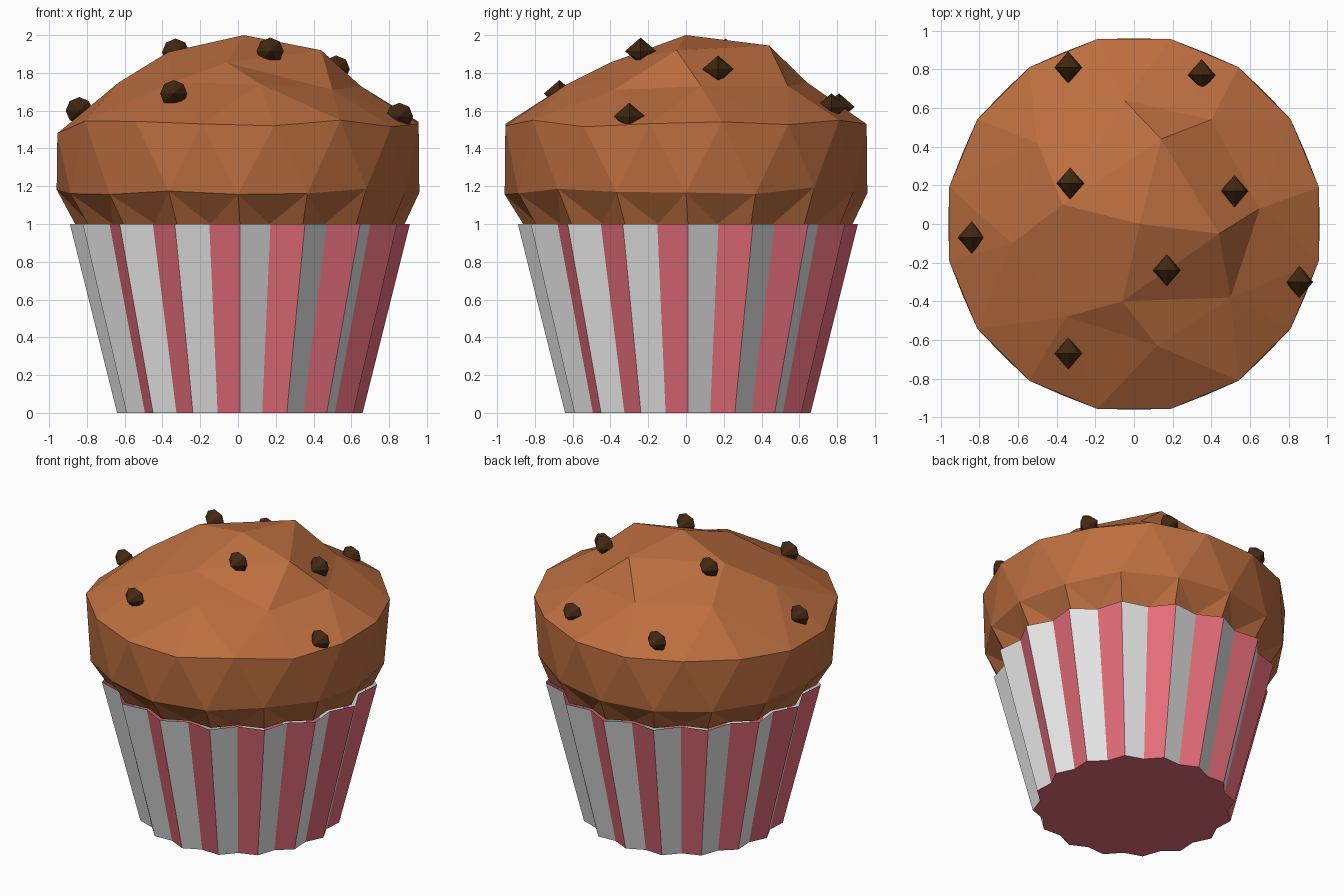
import bpy, bmesh, math, random
from mathutils import Vector, Matrix
from mathutils.geometry import delaunay_2d_cdt

if "Cube" in bpy.data.objects:
    bpy.data.objects.remove(bpy.data.objects["Cube"])

random.seed(4)


def material(name, rgb):
    m = bpy.data.materials.new(name)
    m.diffuse_color = (*rgb, 1)
    m.use_nodes = True
    m.node_tree.nodes["Principled BSDF"].inputs["Base Color"].default_value = m.diffuse_color
    return m


WHITE = material("paper white", (0.80, 0.80, 0.80))
PINK = material("paper pink", (0.80, 0.156, 0.198))
DOUGH = material("muffin brown", (0.50, 0.156, 0.050))
CHOC = material("dark chocolate", (0.055, 0.021, 0.006))


def finish(bm, name, *mats):
    bmesh.ops.recalc_face_normals(bm, faces=bm.faces)
    mesh = bpy.data.meshes.new(name)
    bm.to_mesh(mesh)
    bm.free()
    for m in mats:
        mesh.materials.append(m)
    obj = bpy.data.objects.new(name, mesh)
    bpy.context.collection.objects.link(obj)
    return obj


def ring(bm, n, radii, z, shift=0.0, centre=0.0, wobble=0.0):
    """Ring starting at the front, cycling through the given radii."""
    verts = []
    for i in range(n):
        a = -math.pi / 2 + 2 * math.pi * (i + shift) / n
        r = radii[i % len(radii)]
        dz = random.uniform(-wobble, wobble)
        verts.append(bm.verts.new((centre + r * math.cos(a),
                                   centre + r * math.sin(a), z + dz)))
    return verts


# Pleated paper cup: 16 ridges, alternate pleat sides white and pink
bm = bmesh.new()
low = ring(bm, 32, (0.65, 0.605), 0.0, centre=0.01)
top = ring(bm, 32, (0.90, 0.83), 1.0, centre=0.01)
bm.faces.new(low[::-1]).material_index = 1
for i in range(32):
    j = (i + 1) % 32
    f = bm.faces.new((low[i], low[j], top[j], top[i]))
    f.material_index = i % 2
finish(bm, "paper_cup", WHITE, PINK)

# Muffin: pleated underside, faceted band and lumpy dome
bm = bmesh.new()
base = ring(bm, 32, (0.872, 0.81), 1.0, centre=0.01)
belt = ring(bm, 16, (0.96,), 1.175, wobble=0.02)
rim = ring(bm, 16, (0.975,), 1.53, shift=0.5, wobble=0.02)
rim[11].co.z = rim[12].co.z = 1.48
bm.faces.new(base[::-1])
for i in range(16):
    j = (i + 1) % 16
    a, b, c = base[2 * i], base[2 * i + 1], base[(2 * i + 2) % 32]
    bm.faces.new((a, b, belt[i]))
    bm.faces.new((b, belt[j], belt[i]))
    bm.faces.new((b, c, belt[j]))
    bm.faces.new((belt[i], belt[j], rim[i]))
    bm.faces.new((belt[j], rim[j], rim[i]))
lumps = [(0.03, 0.0, 2.0),
         (0.44, -0.05, 1.92), (0.14, 0.44, 1.945), (-0.37, 0.10, 1.91),
         (-0.06, -0.40, 1.855),
         (0.65, 0.08, 1.73), (0.40, 0.54, 1.73), (-0.05, 0.64, 1.75),
         (-0.50, 0.42, 1.76), (-0.63, -0.10, 1.75), (-0.35, -0.48, 1.75),
         (0.12, -0.63, 1.74), (0.50, -0.38, 1.71)]
dome = rim + [bm.verts.new(p) for p in lumps]
tris = delaunay_2d_cdt([v.co.xy for v in dome], [], [], 0, 1e-5)[2]
for t in tris:
    bm.faces.new([dome[k] for k in t])
finish(bm, "muffin_top", DOUGH)

# Chocolate chips: eight-sided double cones lying along y
chips = [(-0.34, 0.81, 1.62), (0.35, 0.77, 1.62), (-0.33, 0.21, 1.91),
         (0.52, 0.17, 1.82), (-0.84, -0.07, 1.60), (0.17, -0.24, 1.915),
         (0.855, -0.30, 1.57), (-0.34, -0.67, 1.69)]
for n, pos in enumerate(chips):
    bm = bmesh.new()
    waist = [bm.verts.new((0.072 * math.cos(k * math.pi / 4), 0,
                           0.072 * math.sin(k * math.pi / 4)))
             for k in range(8)]
    for y in (-0.083, 0.083):
        tip = bm.verts.new((0, y, 0))
        for k in range(8):
            bm.faces.new((waist[k], waist[(k + 1) % 8], tip))
    bm.transform(Matrix.Translation(Vector(pos)))
    finish(bm, f"chocolate_chip_{n + 1}", CHOC)
